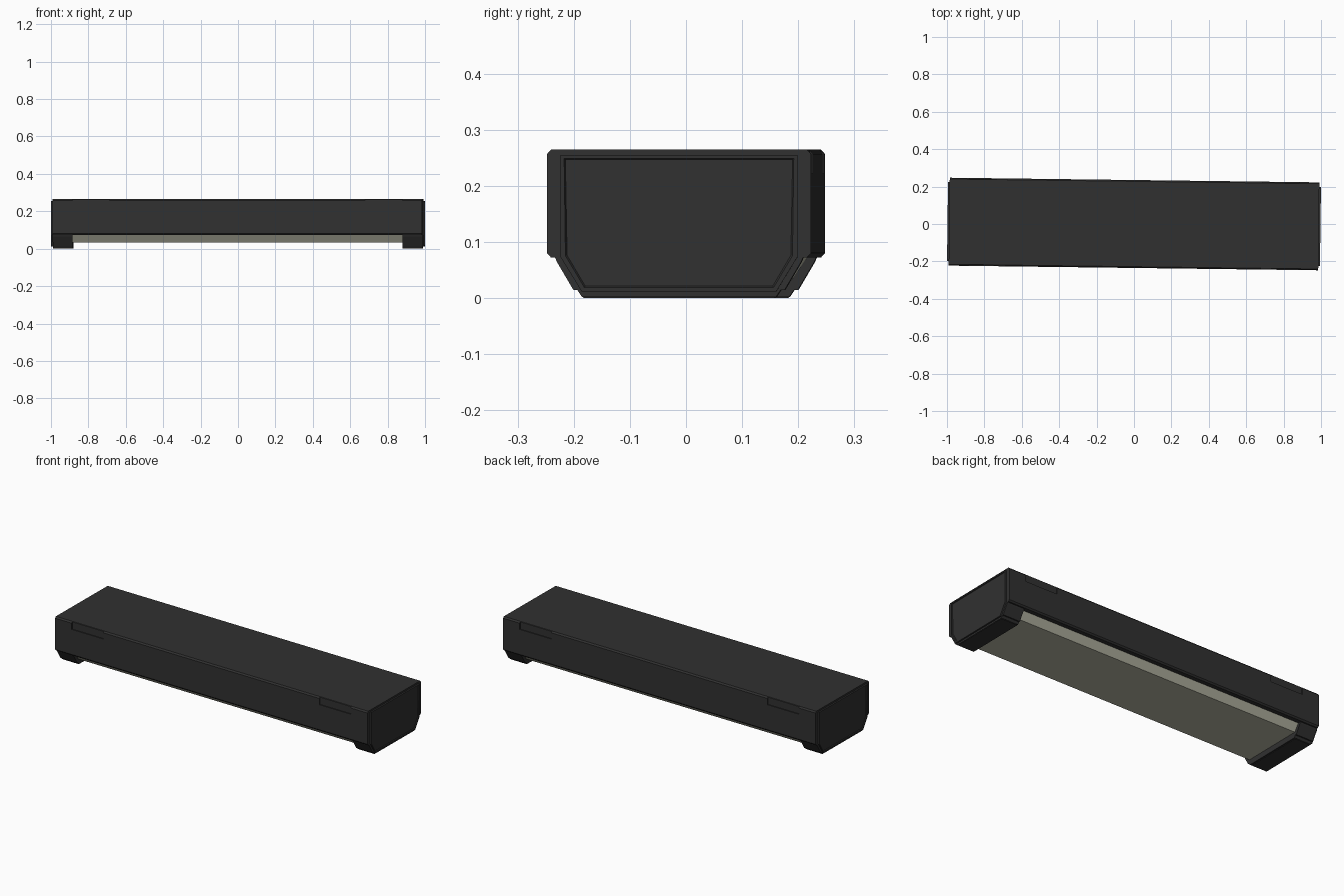
import bpy, bmesh
from mathutils import Matrix

if "Cube" in bpy.data.objects:
    bpy.data.objects.remove(bpy.data.objects["Cube"])

TURN = Matrix.Rotation(-0.0126, 4, 'Z')  # the whole lamp sits slightly turned


def material(name, color):
    m = bpy.data.materials.new(name)
    m.diffuse_color = (*color, 1)
    m.use_nodes = True
    m.node_tree.nodes["Principled BSDF"].inputs["Base Color"].default_value = m.diffuse_color
    return m


black = material("black plastic", (0.03, 0.03, 0.03))
cream = material("cream diffuser", (0.47, 0.47, 0.37))


def finish(name, bm, mat):
    bmesh.ops.recalc_face_normals(bm, faces=bm.faces)
    bm.transform(TURN)
    me = bpy.data.meshes.new(name)
    bm.to_mesh(me)
    bm.free()
    me.materials.append(mat)
    ob = bpy.data.objects.new(name, me)
    bpy.context.collection.objects.link(ob)
    return ob


def prism(half, x0, x1):
    """Extrude a mirrored (y, z) half profile along x; returns bmesh and the x1 end face."""
    bm = bmesh.new()
    pts = half + [(-y, z) for y, z in reversed(half)]
    a = [bm.verts.new((x0, y, z)) for y, z in pts]
    b = [bm.verts.new((x1, y, z)) for y, z in pts]
    bm.faces.new(a)
    end = bm.faces.new(b)
    n = len(pts)
    for i in range(n):
        j = (i + 1) % n
        bm.faces.new((a[i], a[j], b[j], b[i]))
    bm.normal_update()
    return bm, end


# Main housing with chamfered long edges
bm, _ = prism([(0.228, 0.072), (0.235, 0.08), (0.235, 0.257), (0.228, 0.265)], -0.988, 0.988)
housing = finish("housing", bm, black)

# Shallow clip recesses near the top of both long sides
bm = bmesh.new()
for sx in (-1, 1):
    for sy in (-1, 1):
        m = Matrix.Translation((sx * 0.783, sy * 0.251, 0.252)) @ Matrix.Diagonal((0.2, 0.042, 0.06, 1))
        bmesh.ops.create_cube(bm, size=1, matrix=m)
cutter = finish("clip_recess_cutter", bm, black)
cutter.hide_render = True
cut = housing.modifiers.new("clip recesses", 'BOOLEAN')
cut.operation = 'DIFFERENCE'
cut.solver = 'EXACT'
cut.object = cutter
bpy.context.view_layer.objects.active = housing
housing.select_set(True)
bpy.ops.object.modifier_apply(modifier=cut.name)
bpy.data.objects.remove(cutter)

# Diffuser between the feet
bm, _ = prism([(0.177, 0.032), (0.207, 0.076)], -0.89, 0.89)
finish("diffuser", bm, cream)

for s, side in ((-1, "left"), (1, "right")):
    # Tapered foot under each end
    bm, _ = prism([(0.173, 0.002), (0.181, 0.014), (0.188, 0.014), (0.218, 0.065), (0.222, 0.075)],
                  s * 0.882, s * 0.988)
    finish(side + "_foot", bm, black)

    # Foot pad
    bm, _ = prism([(0.170, 0.0), (0.173, 0.006)], s * 0.89, s * 0.985)
    finish(side + "_foot_pad", bm, black)

    # End plate with a recessed panel
    bm, face = prism([(0.173, 0.011), (0.211, 0.073), (0.211, 0.255)], s * 0.98, s * 0.997)
    bmesh.ops.recalc_face_normals(bm, faces=bm.faces)
    bmesh.ops.inset_region(bm, faces=[face], thickness=0.009)
    bmesh.ops.inset_region(bm, faces=[face], thickness=0.003, depth=-0.004)
    finish(side + "_end_plate", bm, black)
